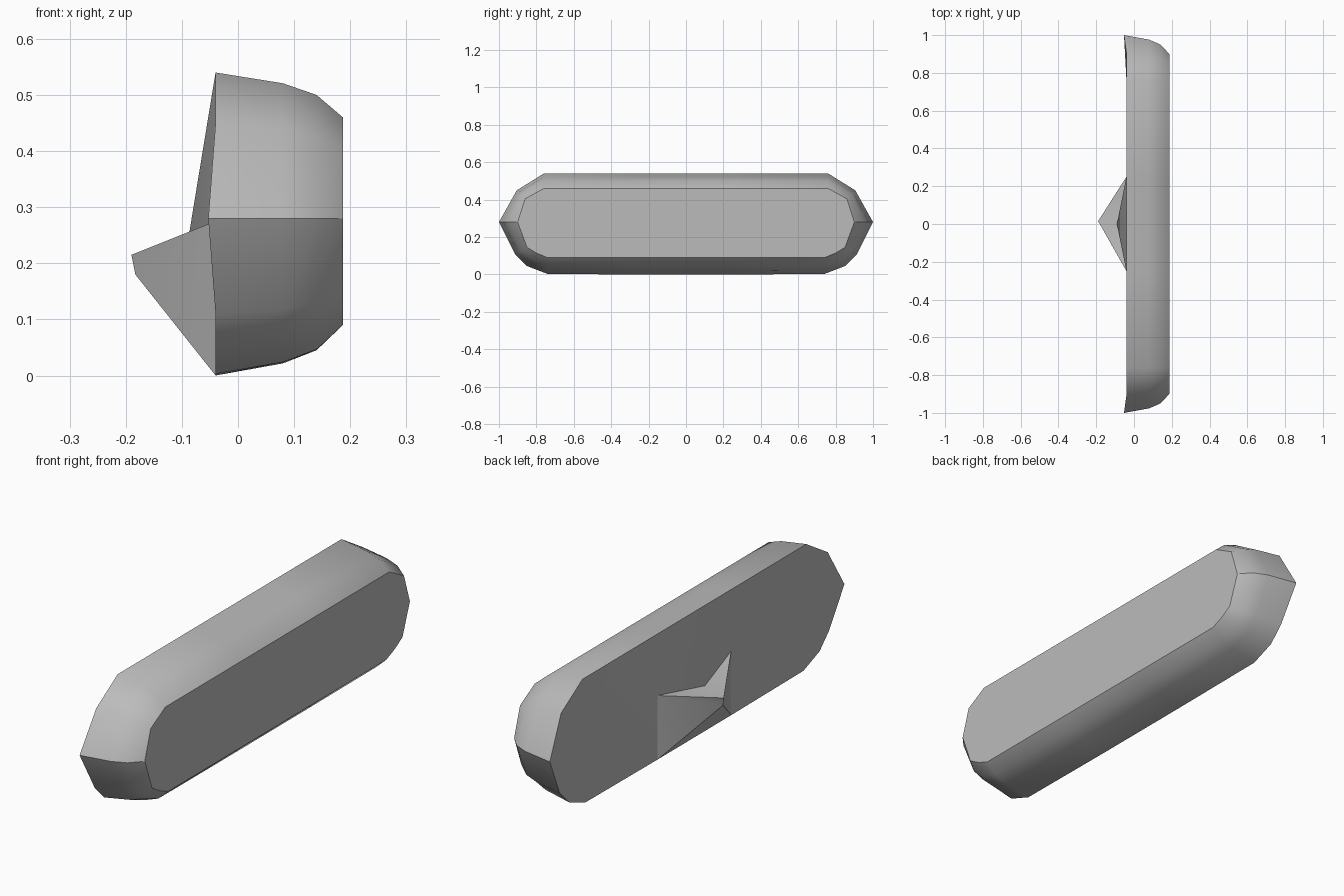
import bpy, bmesh, math

cube = bpy.data.objects.get("Cube")
if cube:
    bpy.data.objects.remove(cube, do_unlink=True)

grey = bpy.data.materials.new("plain grey")
grey.use_nodes = True
colour = (0.5, 0.5, 0.5, 1)
grey.diffuse_color = colour
grey.node_tree.nodes["Principled BSDF"].inputs["Base Color"].default_value = colour


def finish(bm, name, angle):
    bmesh.ops.recalc_face_normals(bm, faces=bm.faces)
    mesh = bpy.data.meshes.new(name)
    bm.to_mesh(mesh)
    bm.free()
    obj = bpy.data.objects.new(name, mesh)
    bpy.context.collection.objects.link(obj)
    mesh.materials.append(grey)
    bpy.ops.object.select_all(action='DESELECT')
    obj.select_set(True)
    bpy.context.view_layer.objects.active = obj
    bpy.ops.object.shade_smooth_by_angle(angle=math.radians(angle))
    return obj


def mirrored(half):
    """Close a half outline (top to bottom, +y side) with its -y mirror."""
    return half + [(-y, z) for y, z in reversed(half)]


# Outlines of the wide rim and the narrower flat face
rim = mirrored([(0.25, 0.54), (0.76, 0.54), (0.905, 0.45), (1.0, 0.28),
                (0.915, 0.11), (0.85, 0.045), (0.74, 0.003), (0.25, 0.0)])
flat = mirrored([(0.25, 0.46), (0.76, 0.46), (0.86, 0.405), (0.9, 0.28),
                 (0.85, 0.145), (0.80, 0.115), (0.74, 0.09), (0.25, 0.09)])

# Shared points of the shallow hollow and the fin
LEFT, RIGHT, NOTCH = (-0.04, 0.25, 0.275), (-0.04, -0.25, 0.275), (-0.09, 0, 0.235)

# Body: rings lofted from the rim to the flat face
bm = bmesh.new()
rings = []
for x, blend in [(-0.04, 0), (0.08, 0.24), (0.14, 0.5), (0.187, 1)]:
    ring = []
    for (y0, z0), (y1, z1) in zip(rim, flat):
        tip = -0.013 if blend == 0 and abs(y0) == 1 else 0
        ring.append(bm.verts.new((x + tip, y0 + (y1 - y0) * blend, z0 + (z1 - z0) * blend)))
    rings.append(ring)
count = len(rim)
for a, b in zip(rings, rings[1:]):
    for i in range(count):
        j = (i + 1) % count
        bm.faces.new((a[i], a[j], b[j], b[i]))
bm.faces.new(rings[-1])

# Back wall: two flat ends and a shallow peak in the middle
back, half = rings[0], count // 2
left, right, notch = (bm.verts.new(p) for p in (LEFT, RIGHT, NOTCH))
bm.faces.new(back[:half] + [left])
bm.faces.new(back[half:] + [right])
loop = [back[0], left, back[half - 1], back[half], right, back[-1]]
for i in range(len(loop)):
    bm.faces.new((loop[i], loop[(i + 1) % len(loop)], notch))
finish(bm, "body", 32)

# Fin: wedge with a notched top edge
bm = bmesh.new()
points = [LEFT, (-0.04, 0.25, 0), (-0.04, -0.25, 0), RIGHT]
base = [bm.verts.new(p) for p in points]
notch = bm.verts.new(NOTCH)
upper = bm.verts.new((-0.19, 0.015, 0.215))
lower = bm.verts.new((-0.183, 0.01, 0.18))
tl, bl, br, tr = base
for face in [(tl, notch, upper), (notch, tr, upper), (tl, upper, lower),
             (tl, lower, bl), (tr, upper, lower), (tr, lower, br), (bl, br, lower),
             (notch, tl, bl), (notch, bl, br), (notch, br, tr)]:
    bm.faces.new(face)
finish(bm, "back_fin", 20)
